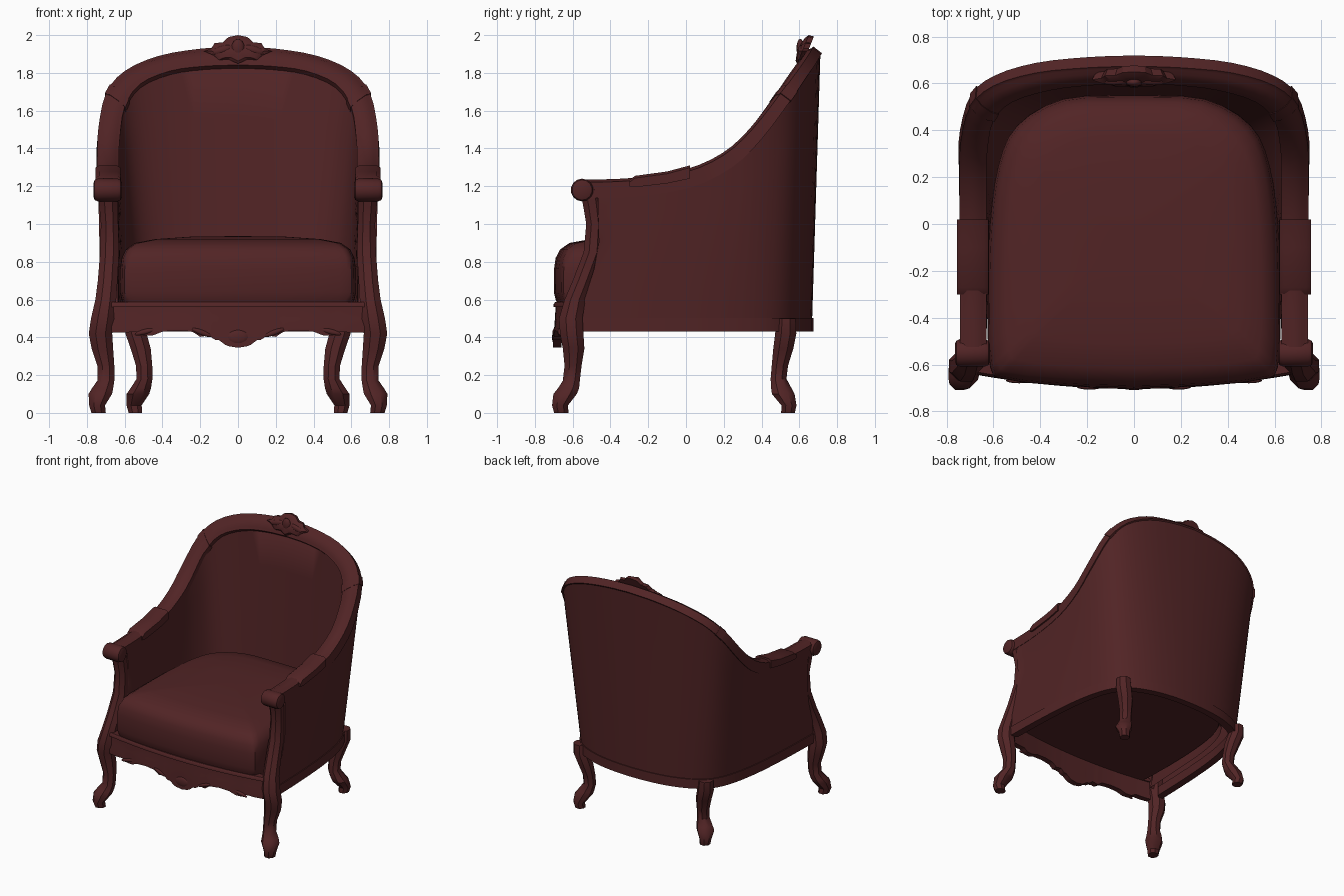
import bpy, bmesh, math
from mathutils import Vector as V

if "Cube" in bpy.data.objects:
    bpy.data.objects.remove(bpy.data.objects["Cube"])

mat = bpy.data.materials.new("dark red brown")
mat.diffuse_color = (0.083, 0.0175, 0.0185, 1)
mat.use_nodes = True
mat.node_tree.nodes["Principled BSDF"].inputs["Base Color"].default_value = mat.diffuse_color


def finish(name, bm, mirror=True, angle=40):
    bmesh.ops.remove_doubles(bm, verts=bm.verts, dist=1e-5)
    bmesh.ops.recalc_face_normals(bm, faces=bm.faces)
    me = bpy.data.meshes.new(name)
    bm.to_mesh(me)
    bm.free()
    me.materials.append(mat)
    ob = bpy.data.objects.new(name, me)
    bpy.context.collection.objects.link(ob)
    bpy.ops.object.select_all(action='DESELECT')
    ob.select_set(True)
    bpy.context.view_layer.objects.active = ob
    bpy.ops.object.shade_smooth_by_angle(angle=math.radians(angle))
    if mirror:
        ob.modifiers.new("mirror", 'MIRROR').merge_threshold = 0.0005
    return ob


def loft(name, rows, ring=True, cap_start=False, cap_end=False, mirror=True, angle=40):
    bm = bmesh.new()
    vs = [[bm.verts.new(p) for p in r] for r in rows]
    n = len(rows[0])
    for a, b in zip(vs, vs[1:]):
        for i in range(n if ring else n - 1):
            j = (i + 1) % n
            bm.faces.new((a[i], a[j], b[j], b[i]))
    if cap_start:
        bm.faces.new(vs[0])
    if cap_end:
        bm.faces.new(vs[-1])
    return finish(name, bm, mirror, angle)


def spline(pts, steps=3):
    """Catmull-Rom samples through the points."""
    p = [V(q) for q in pts]
    p = [2 * p[0] - p[1]] + p + [2 * p[-1] - p[-2]]
    out = []
    for i in range(1, len(p) - 2):
        a, b, c, d = p[i - 1:i + 3]
        for s in range(steps):
            t = s / steps
            out.append(0.5 * (2 * b + (c - a) * t + (2 * a - 5 * b + 4 * c - d) * t * t
                              + (3 * b - a - 3 * c + d) * t ** 3))
    return out + [p[-2]]


def interp(table, x):
    for (x0, y0), (x1, y1) in zip(table, table[1:]):
        if x <= x1:
            return y0 + (y1 - y0) * max(0, (x - x0) / (x1 - x0))
    return table[-1][1]


# Show-wood rail: outer and inner edges sweep from the arm up over the back
O = spline([(.742, -.55, 1.22), (.742, -.28, 1.23), (.745, 0, 1.275), (.745, .2, 1.365),
            (.74, .35, 1.5), (.70, .50, 1.69), (.60, .59, 1.81), (.42, .645, 1.89),
            (.2, .667, 1.928), (0, .674, 1.94)])
I = spline([(.63, -.55, 1.22), (.63, -.28, 1.23), (.63, 0, 1.275), (.63, .2, 1.36),
            (.625, .32, 1.46), (.60, .44, 1.62), (.52, .52, 1.74), (.36, .57, 1.81),
            (.18, .592, 1.835), (0, .597, 1.842)])
N = []
for k in range(len(O)):
    a, b = max(k - 1, 0), min(k + 1, len(O) - 1)
    N.append((O[k] - I[k]).cross(O[b] + I[b] - O[a] - I[a]).normalized())
N[-1].x = 0


def rail_section(k, grow=1.0):
    o, i, n = O[k], I[k], N[k]
    deep = interp([(6, .085), (18, .058)], k)
    pts = [i, i.lerp(o, .15) + n * .006, i.lerp(o, .3) + n * .014, i.lerp(o, .75) + n * .014,
           i.lerp(o, .88) + n * .002, o, o - n * deep, i - n * min(deep, .06)]
    c = (o + i) / 2 - n * .025
    return [c + (p - c) * grow for p in pts]


loft("frame_rail", [rail_section(k) for k in range(len(O))], cap_start=True)
loft("rail_collar", [rail_section(k, 1.08) for k in (15, 16)], cap_start=True, cap_end=True)

# Upholstered shell: outer and inner walls lofted from a narrower floor plan up to the rail
P = spline([(.725, -.57, .5), (.717, -.28, .5), (.70, 0, .5), (.675, .2, .5), (.635, .37, .5),
            (.575, .49, .5), (.48, .57, .5), (.33, .63, .5), (.16, .66, .5), (0, .668, .5)])
Q = spline([(.635, -.57, .5), (.62, -.28, .5), (.605, 0, .5), (.58, .18, .5), (.545, .31, .5),
            (.49, .42, .5), (.40, .49, .5), (.28, .525, .5), (.14, .535, .5), (0, .54, .5)])
leg_line = [(.5, -.57), (.7, -.505), (.85, -.46), (1.25, -.47)]


def clamp_front(p):
    return V((p.x, max(p.y, interp(leg_line, p.z)), p.z))


shell = []
for k in range(len(O)):
    to, ti = O[k].lerp(I[k], .02) - N[k] * .05, I[k].lerp(O[k], .04) - N[k] * .025
    ts = (0, .2, .4, .6, .8, 1)
    shell.append([clamp_front(P[k].lerp(to, t)) for t in ts]
                 + [clamp_front(Q[k].lerp(ti, t)) for t in reversed(ts)])
loft("upholstered_shell", shell, ring=False, cap_start=True, angle=50)

# Base rail under the shell
base = []
for p in P:
    base.append([V((p.x * f, p.y * f, z)) for f, z in ((1.01, .43), (1.01, .503), (.93, .503), (.93, .43))])
loft("base_rail", base, cap_start=True)

# Seat cushion: stacked scaled outlines with a crowned top
outline = spline([(0, -.70, 0), (.3, -.69, 0), (.54, -.665, 0), (.615, -.61, 0), (.625, -.3, 0),
                  (.615, 0, 0), (.58, .25, 0), (.5, .42, 0), (.3, .535, 0), (0, .55, 0)])
cushion = []
for z, f in ((.56, 0), (.56, .96), (.6, .985), (.64, 1), (.76, .998), (.82, .985), (.865, .95),
             (.9, .87), (.92, .7), (.933, .4), (.936, 0)):
    cushion.append([V((p.x * f, -.05 + (p.y + .05) * f, z)) for p in outline])
loft("seat_cushion", cushion, ring=False)

# Bowed front apron with scalloped lower edge
scallop = [(0, .345), (.06, .355), (.1, .385), (.125, .385), (.15, .412), (.2, .402), (.24, .43),
           (.32, .437), (.4, .43), (.45, .41), (.5, .408), (.54, .43), (.6, .425), (.67, .425)]
apron, lip = [], []
for k in range(41):
    x = .67 * k / 40
    z, y = interp(scallop, x), -.70 + .06 * (x / .67) ** 2
    apron.append([(x, y + .04, z), (x, y - .004, z), (x, y - .004, z + .018),
                  (x, y + .006, .5), (x, y + .01, .57), (x, y + .05, .57)])
    lip.append([(x, y + .06, .56), (x, y - .002, .56), (x, y - .002, .575), (x, y + .008, .587), (x, y + .06, .587)])
loft("front_apron", apron, cap_end=True)
loft("apron_lip", lip, cap_end=True)


# Carved legs: octagonal sections along a cabriole line
def leg(name, table):
    rows = []
    for z, cx, cy, r in table:
        r /= math.cos(math.pi / 8)
        rows.append([(cx + r * math.cos(math.pi / 8 + math.pi / 4 * i),
                      cy + r * math.sin(math.pi / 8 + math.pi / 4 * i), z) for i in range(8)])
    loft(name, rows, cap_start=True, cap_end=True)


leg("front_leg", [(0, .738, -.66, .038), (.04, .746, -.667, .042), (.1, .729, -.64, .062),
                  (.13, .717, -.622, .056), (.17, .70, -.607, .045), (.25, .70, -.598, .045),
                  (.34, .718, -.595, .057), (.42, .728, -.605, .062), (.5, .716, -.61, .062),
                  (.6, .70, -.588, .055), (.7, .69, -.548, .052), (.85, .68, -.492, .05),
                  (1.0, .68, -.482, .046), (1.1, .685, -.495, .05), (1.19, .688, -.51, .055)])
leg("back_leg", [(0, .543, .54, .036), (.04, .55, .545, .04), (.1, .53, .515, .06),
                 (.13, .515, .505, .054), (.18, .495, .49, .042), (.25, .497, .497, .043),
                 (.34, .515, .515, .053), (.42, .54, .528, .056), (.5, .545, .53, .05)])

# Scrolled arm ends
bm = bmesh.new()
bmesh.ops.create_cone(bm, cap_ends=True, segments=14, radius1=.06, radius2=.06, depth=.15)
bmesh.ops.bevel(bm, geom=[e for e in bm.edges if abs(e.verts[0].co.z - e.verts[1].co.z) < .01],
                offset=.022, segments=2, affect='EDGES', profile=.5)
for v in bm.verts:
    v.co = V((v.co.z + .69, v.co.x - .55, v.co.y + 1.18))
finish("arm_scroll", bm)

# Raised arm pads
pad = []
for y, z0, z1 in ((-.3, 1.2, 1.232), (-.27, 1.195, 1.255), (-.1, 1.215, 1.278), (.02, 1.24, 1.31)):
    pad.append([(.62, y, z0), (.622, y, z1 - .012), (.64, y, z1), (.735, y, z1), (.755, y, z1 - .012), (.755, y, z0)])
loft("arm_pad", pad, cap_start=True, cap_end=True)

# Carved crest: domed plate leaning with the rail, plus raised bosses
crest = [(0, 2.0), (.05, 1.99), (.08, 1.962), (.125, 1.957), (.14, 1.93), (.18, 1.915),
         (.13, 1.893), (.1, 1.868), (.05, 1.872), (0, 1.848)]
loft("crest", [[(x * f, y + (z - 1.925) * f * .4, 1.925 + (z - 1.925) * f) for x, z in crest]
               for y, f in ((.65, 0), (.65, .9), (.62, 1), (.605, .8), (.6, .55), (.59, 0))], ring=False, angle=30)


def boss(name, c, s, tilt=0, mirror=True):
    b = bmesh.new()
    bmesh.ops.create_uvsphere(b, u_segments=12, v_segments=8, radius=1)
    for v in b.verts:
        x, y, z = v.co.x * s[0], v.co.y * s[1], v.co.z * s[2]
        v.co = V((c[0] + x * math.cos(tilt) - z * math.sin(tilt), c[1] + y,
                  c[2] + x * math.sin(tilt) + z * math.cos(tilt)))
    finish(name, b, mirror)


boss("crest_boss", (0, .605, 1.93), (.035, .02, .05), 0, False)
boss("crest_leaf", (.085, .61, 1.92), (.06, .018, .022), -.3)
boss("apron_shell", (0, -.695, .4), (.06, .014, .04), 0, False)
boss("apron_inner_scroll", (.19, -.695, .425), (.06, .012, .014), .35)
boss("apron_outer_scroll", (.49, -.668, .43), (.06, .012, .014), -.25)
